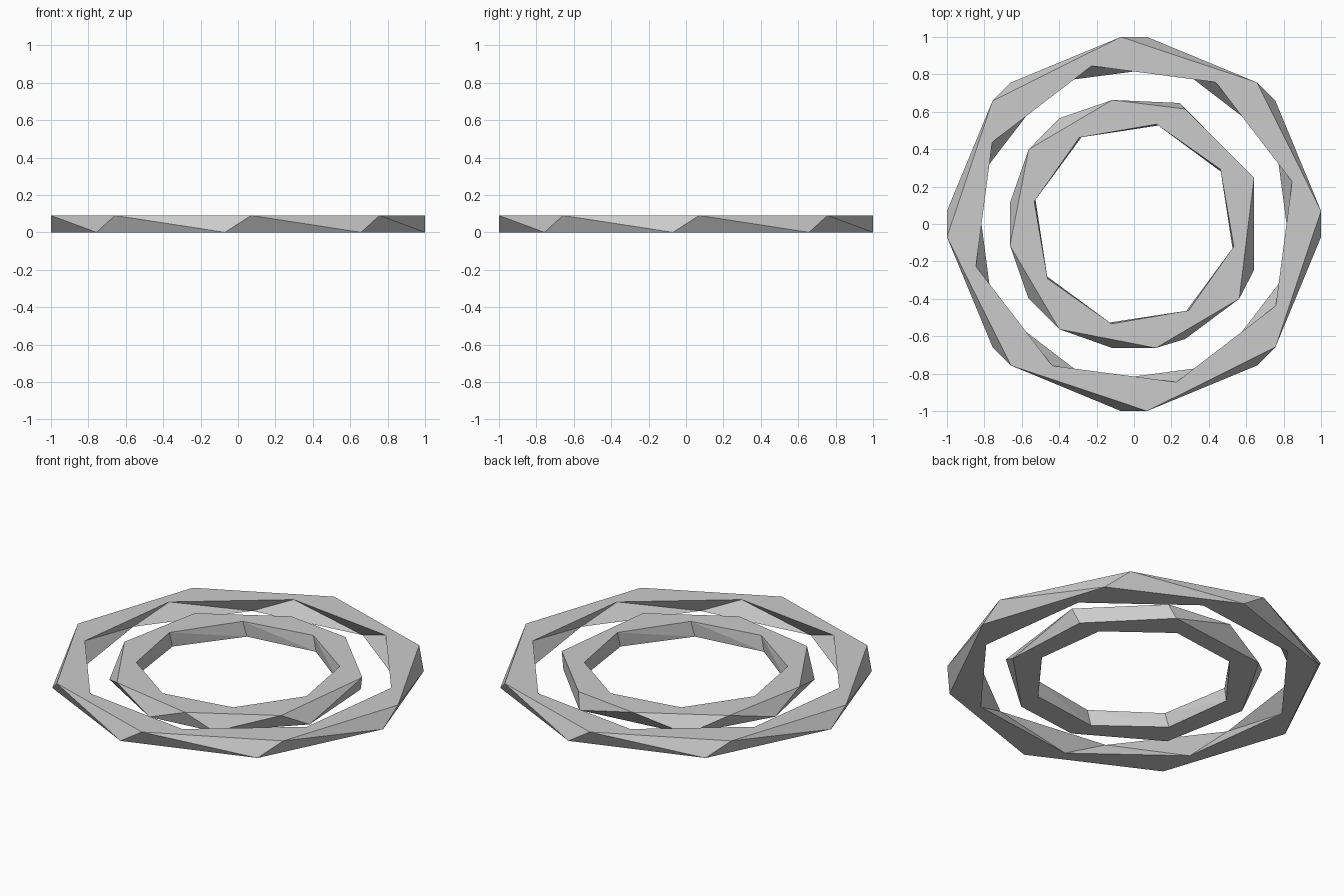
import bpy, bmesh
from math import cos, sin, radians

if "Cube" in bpy.data.objects:
    bpy.data.objects.remove(bpy.data.objects["Cube"])

H = 0.09


def loop(bm, polar, z):
    return [bm.verts.new((r * cos(radians(a)), r * sin(radians(a)), z)) for r, a in polar]


def octagon(r, start):
    return [(r, start + 45 * k) for k in range(8)]


def twisted_ring(name, out_top, out_bot, hole_top, hole_bot):
    """Ring whose walls are triangle bands between a top and a twisted bottom loop."""
    bm = bmesh.new()
    ot, ob = loop(bm, out_top, H), loop(bm, out_bot, 0)
    ht, hb = loop(bm, hole_top, H), loop(bm, hole_bot, 0)
    n = len(ot)
    for k in range(n):
        j = (k + 1) % n
        # outer wall
        bm.faces.new((ot[k], ob[k], ot[j]))
        bm.faces.new((ob[k], ob[j], ot[j]))
        # hole wall
        bm.faces.new((ht[k], ht[j], hb[k]))
        bm.faces.new((hb[k], ht[j], hb[j]))
        # flat top and bottom
        bm.faces.new((ot[k], ot[j], ht[j], ht[k]))
        bm.faces.new((ob[k], hb[k], hb[j], ob[j]))
    bmesh.ops.recalc_face_normals(bm, faces=bm.faces)
    mesh = bpy.data.meshes.new(name)
    bm.to_mesh(mesh)
    bm.free()
    obj = bpy.data.objects.new(name, mesh)
    bpy.context.collection.objects.link(obj)
    return obj


# large ring
twisted_ring("outer_ring", octagon(1.0025, 4), octagon(1.0025, 41),
             octagon(0.875, 15), octagon(0.875, 30))

# small ring, its outer edge slightly irregular
top = [(.6875, 21), (.673, 66), (.673, 99.9), (.69, 144.7),
       (.673, 189.9), (.69, 234.6), (.673, 280), (.69, 324.6)]
bottom = [(.67, 24.2), (.692, 69.2), (.692, 125.2), (.673, 170.4),
          (.69, 215), (.673, 260), (.673, 294), (.6875, 339)]
twisted_ring("inner_ring", top, bottom, octagon(0.547, 32.3), octagon(0.547, 30))
